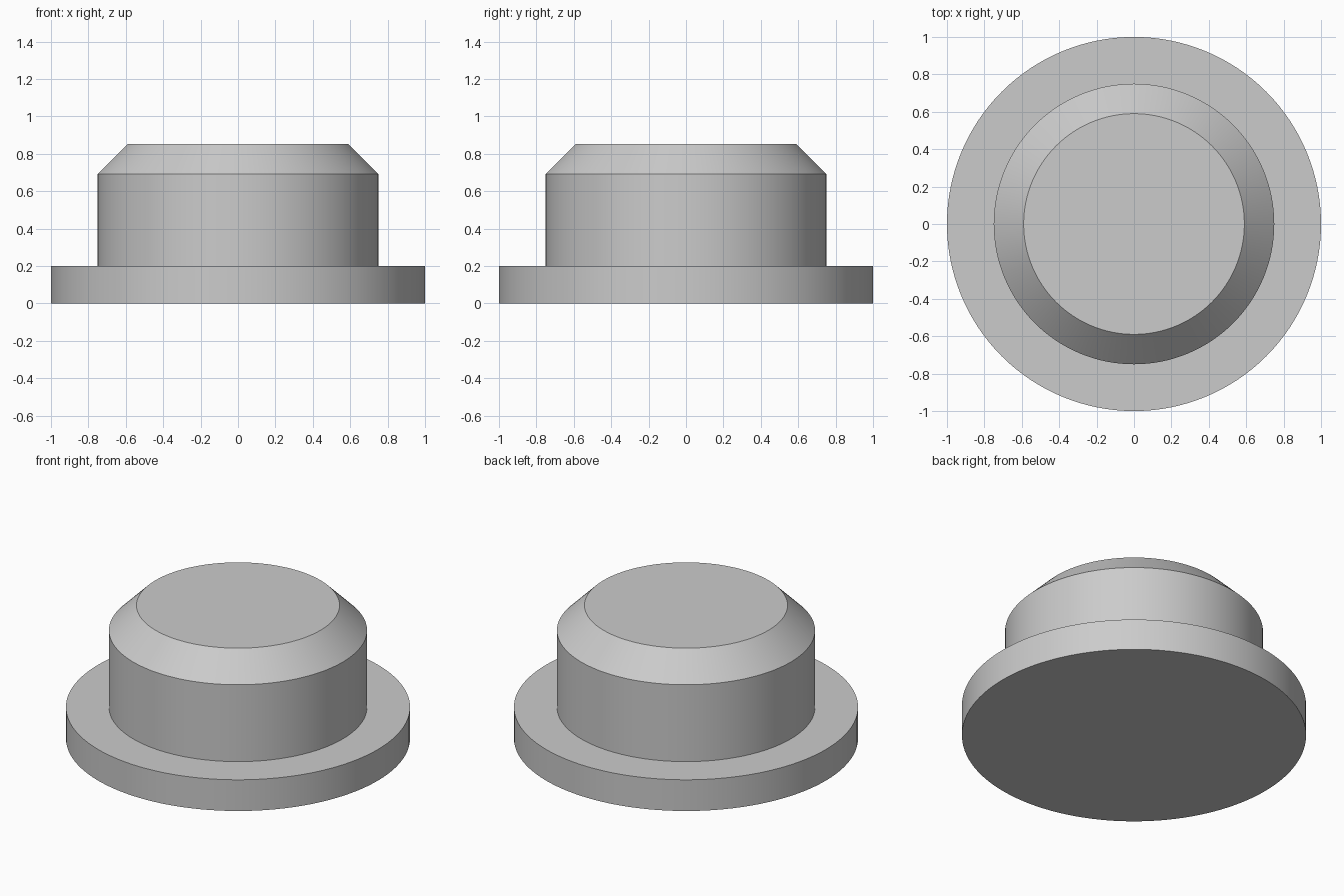
import bpy
import bmesh
import math

SEGMENTS = 128

cube = bpy.data.objects.get("Cube")
if cube:
    bpy.data.objects.remove(cube, do_unlink=True)

# Single plain grey
grey = bpy.data.materials.new("plain_grey")
grey.use_nodes = True
colour = (0.6, 0.6, 0.6, 1.0)
grey.diffuse_color = colour
grey.node_tree.nodes["Principled BSDF"].inputs["Base Color"].default_value = colour


def lathe(name, profile):
    """Closed solid of revolution from (radius, height) points, bottom to top."""
    bm = bmesh.new()
    rings = []
    for radius, height in profile:
        angles = [math.tau * i / SEGMENTS for i in range(SEGMENTS)]
        rings.append([bm.verts.new((radius * math.cos(a), radius * math.sin(a), height))
                      for a in angles])
    for low, high in zip(rings, rings[1:]):
        for i in range(SEGMENTS):
            j = (i + 1) % SEGMENTS
            bm.faces.new((low[i], low[j], high[j], high[i]))
    bm.faces.new(list(reversed(rings[0])))
    bm.faces.new(rings[-1])
    mesh = bpy.data.meshes.new(name)
    bm.to_mesh(mesh)
    bm.free()
    mesh.materials.append(grey)
    obj = bpy.data.objects.new(name, mesh)
    bpy.context.collection.objects.link(obj)
    bpy.ops.object.select_all(action="DESELECT")
    obj.select_set(True)
    bpy.context.view_layer.objects.active = obj
    bpy.ops.object.shade_smooth_by_angle(angle=math.radians(30))
    return obj


# Flange, shoulder, straight plug wall and chamfered top in one solid
lathe("flanged_plug", [
    (1.0, 0.0),
    (1.0, 0.2),
    (0.75, 0.2),
    (0.75, 0.693),
    (0.59, 0.853),
])
